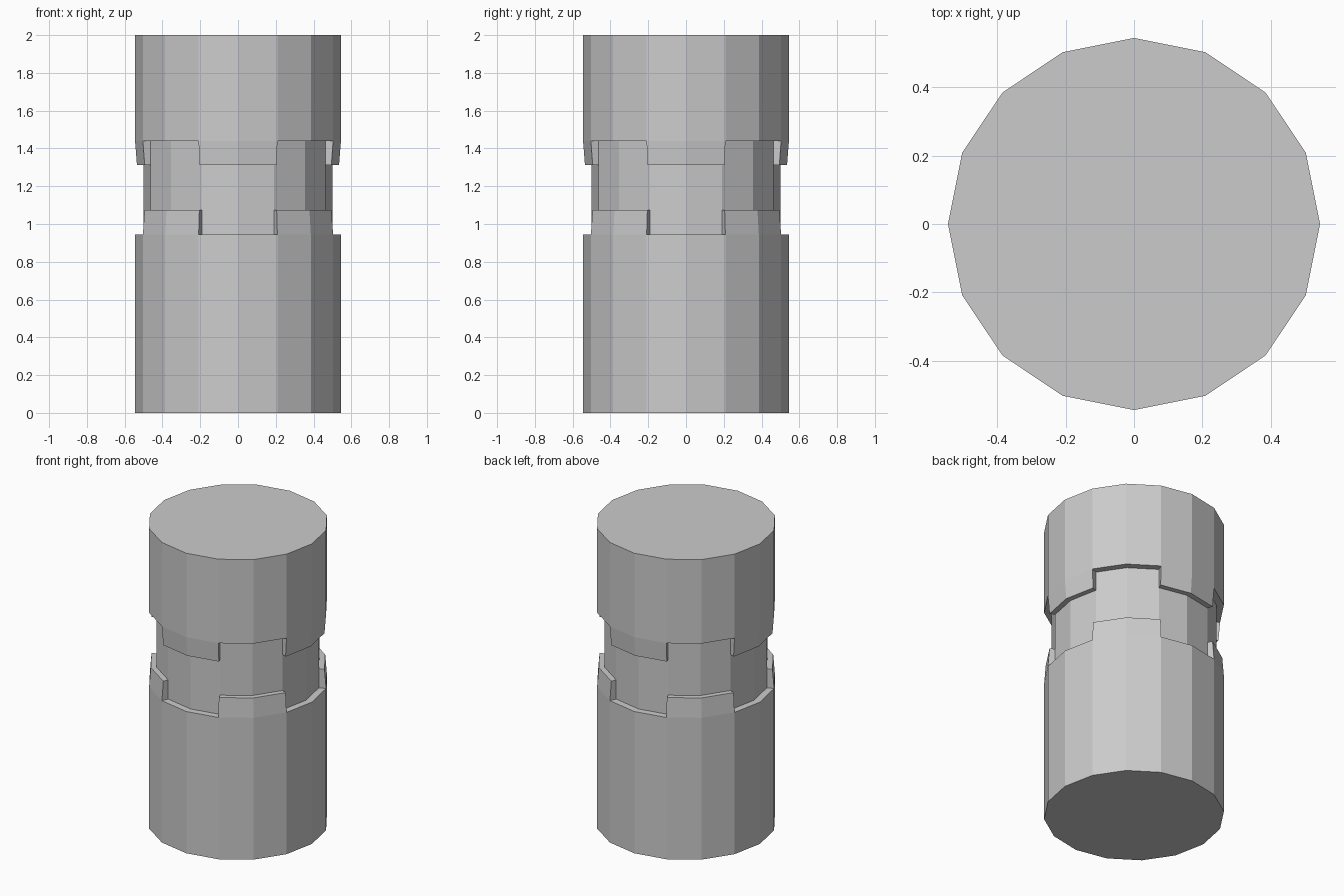
import bpy, bmesh, math

if "Cube" in bpy.data.objects:
    bpy.data.objects.remove(bpy.data.objects["Cube"])

SIDES = 16
R_OUT, R_TAB, R_CORE = 0.545, 0.535, 0.5

grey = bpy.data.materials.new("light_grey")
grey.diffuse_color = (0.6, 0.6, 0.6, 1)
grey.use_nodes = True
grey.node_tree.nodes["Principled BSDF"].inputs["Base Color"].default_value = grey.diffuse_color


def pt(i, r, z):
    a = 2 * math.pi * i / SIDES
    return (r * math.cos(a), r * math.sin(a), z)


def finish(name, bm):
    bmesh.ops.remove_doubles(bm, verts=bm.verts, dist=1e-5)
    bmesh.ops.recalc_face_normals(bm, faces=bm.faces)
    mesh = bpy.data.meshes.new(name)
    bm.to_mesh(mesh)
    bm.free()
    mesh.materials.append(grey)
    bpy.context.collection.objects.link(bpy.data.objects.new(name, mesh))


def face(bm, *pts):
    bm.faces.new([bm.verts.new(p) for p in pts])


def castellated_drum(name, z_end, z_ledge, z_tab, tab_sides):
    """Capped drum with four slightly tapered tabs, each two sides wide."""
    bm = bmesh.new()
    face(bm, *[pt(i, R_OUT, z_end) for i in range(SIDES)])
    for i in range(SIDES):
        j = i + 1
        # outer wall
        face(bm, pt(i, R_OUT, z_end), pt(j, R_OUT, z_end),
             pt(j, R_OUT, z_ledge), pt(i, R_OUT, z_ledge))
        if i % 4 in tab_sides:
            # tapered tab wall and its rim
            face(bm, pt(i, R_OUT, z_ledge), pt(j, R_OUT, z_ledge),
                 pt(j, R_TAB, z_tab), pt(i, R_TAB, z_tab))
            r, z = R_TAB, z_tab
        else:
            r, z = R_OUT, z_ledge
        face(bm, pt(i, r, z), pt(j, r, z), pt(j, R_CORE, z), pt(i, R_CORE, z))
        # end walls of the tabs
        if (i % 4 in tab_sides) != ((i - 1) % 4 in tab_sides):
            face(bm, pt(i, R_OUT, z_ledge), pt(i, R_TAB, z_tab),
                 pt(i, R_CORE, z_tab), pt(i, R_CORE, z_ledge))
    finish(name, bm)


# Lower drum has tabs on the diagonals, upper drum on the four main directions
castellated_drum("lower_drum", 0.0, 0.945, 1.073, (1, 2))
castellated_drum("upper_drum", 2.0, 1.44, 1.313, (0, 3))

# Recessed core showing between the drums
bm = bmesh.new()
for i in range(SIDES):
    lo, hi = (1.073, 1.44) if i % 4 in (1, 2) else (0.945, 1.313)
    face(bm, pt(i, R_CORE, lo), pt(i + 1, R_CORE, lo),
         pt(i + 1, R_CORE, hi), pt(i, R_CORE, hi))
finish("recessed_core", bm)
